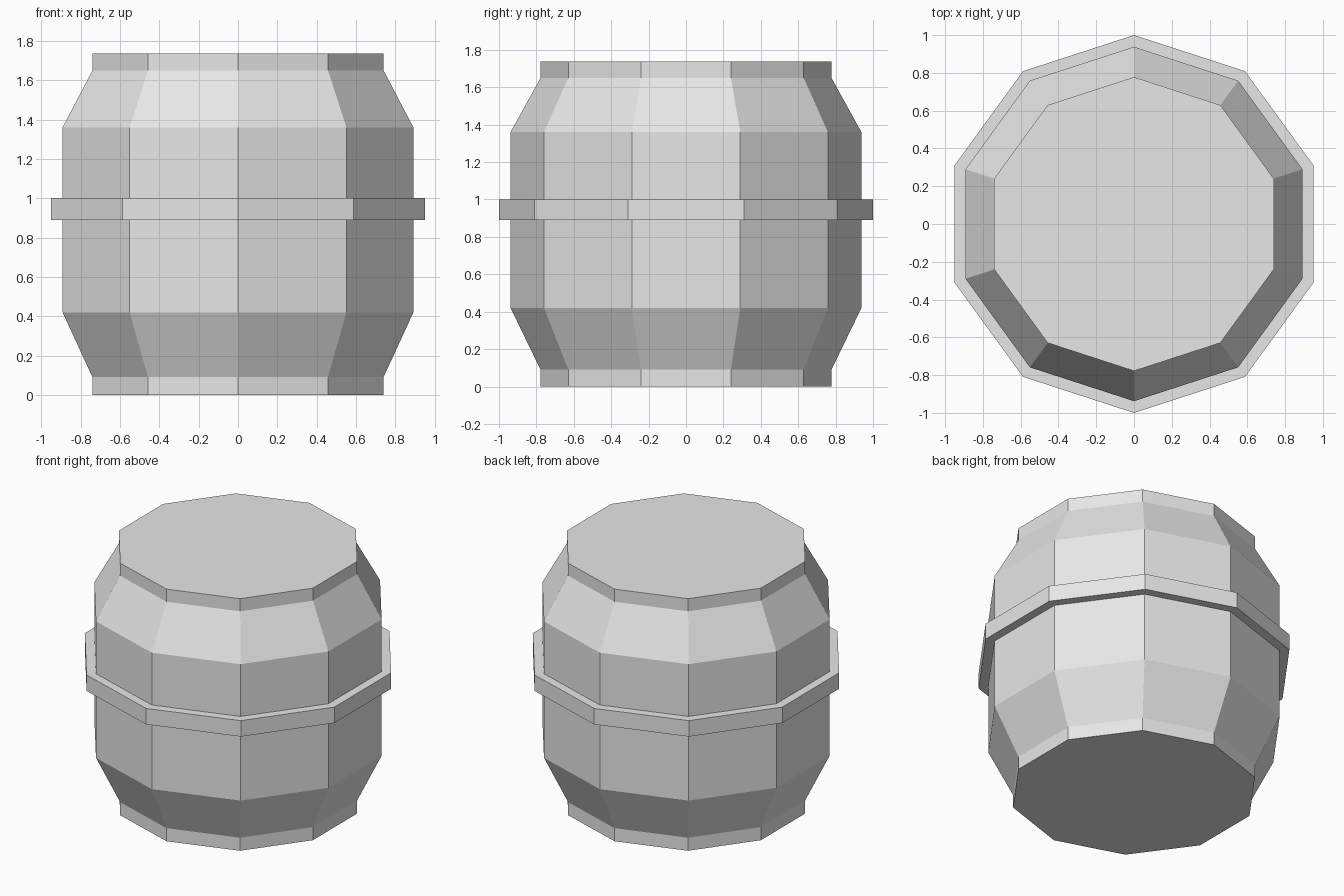
import bpy
import bmesh
from math import cos, sin, pi

cube = bpy.data.objects.get("Cube")
if cube:
    bpy.data.objects.remove(cube, do_unlink=True)

SIDES = 10

grey = bpy.data.materials.new("light grey")
grey.use_nodes = True
colour = (0.8, 0.8, 0.8, 1)
grey.diffuse_color = colour
grey.node_tree.nodes["Principled BSDF"].inputs["Base Color"].default_value = colour


def lathe(name, profile, closed=False):
    """Turn a (radius, height) profile into a ten-sided solid with flat faces."""
    bm = bmesh.new()
    rings = []
    for r, z in profile:
        angles = [pi / 2 + 2 * pi * i / SIDES for i in range(SIDES)]
        rings.append([bm.verts.new((r * cos(a), r * sin(a), z)) for a in angles])
    pairs = list(zip(rings, rings[1:]))
    if closed:
        pairs.append((rings[-1], rings[0]))
    else:
        bm.faces.new(rings[0])
        bm.faces.new(rings[-1])
    for low, high in pairs:
        for i in range(SIDES):
            j = (i + 1) % SIDES
            bm.faces.new((low[i], low[j], high[j], high[i]))
    bmesh.ops.recalc_face_normals(bm, faces=bm.faces)
    mesh = bpy.data.meshes.new(name)
    bm.to_mesh(mesh)
    bm.free()
    mesh.materials.append(grey)
    obj = bpy.data.objects.new(name, mesh)
    bpy.context.collection.objects.link(obj)
    return obj


# Barrel body: straight rims, sloped shoulders, straight middle
RIM, BELLY, HOOP = 0.778, 0.938, 1.0
lathe("barrel_body", [(RIM, 0), (RIM, 0.09), (BELLY, 0.42),
                      (BELLY, 1.36), (RIM, 1.65), (RIM, 1.737)])

# Hoop around the middle
lathe("middle_hoop", [(BELLY, 0.89), (HOOP, 0.89), (HOOP, 1.0), (BELLY, 1.0)], closed=True)
